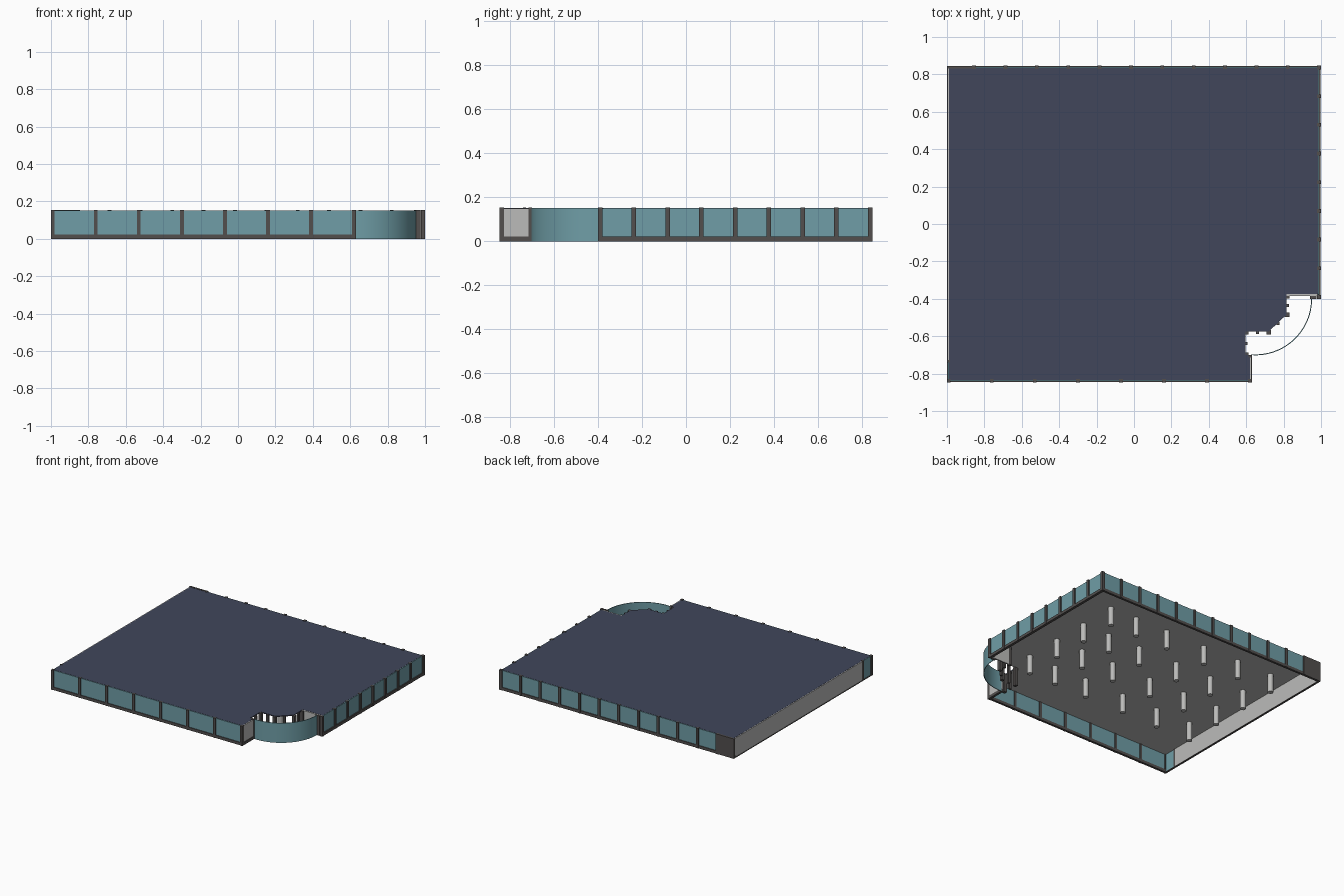
import bpy, bmesh, math

if "Cube" in bpy.data.objects:
    bpy.data.objects.remove(bpy.data.objects["Cube"])

def material(name, rgb):
    m = bpy.data.materials.new(name)
    m.diffuse_color = (*rgb, 1)
    m.use_nodes = True
    m.node_tree.nodes["Principled BSDF"].inputs["Base Color"].default_value = m.diffuse_color
    return m

NAVY = material("navy roof", (0.052, 0.062, 0.105))
TEAL = material("teal glass", (0.16, 0.34, 0.385))
FRAME = material("dark frame", (0.085, 0.078, 0.076))
GREY = material("light grey wall", (0.50, 0.50, 0.49))

def finish(name, bm, *mats):
    bmesh.ops.recalc_face_normals(bm, faces=bm.faces)
    me = bpy.data.meshes.new(name)
    bm.to_mesh(me)
    bm.free()
    for m in mats:
        me.materials.append(m)
    ob = bpy.data.objects.new(name, me)
    bpy.context.collection.objects.link(ob)
    return ob

def add_box(bm, x0, x1, y0, y1, z0, z1):
    vs = bmesh.ops.create_cube(bm, size=1)["verts"]
    for v in vs:
        v.co = (x1 if v.co.x > 0 else x0, y1 if v.co.y > 0 else y0,
                z1 if v.co.z > 0 else z0)

def boxes(name, mat, *dims):
    bm = bmesh.new()
    for d in dims:
        add_box(bm, *d)
    return finish(name, bm, mat)

H = 0.15       # glass height
T = 0.153      # mullion height
RAIL = 0.022
B = 0.845      # half depth

# Roof slab with the notched entrance corner, pale ceiling below
outline = [(-0.99, -0.835), (0.62, -0.835), (0.62, -0.70), (0.595, -0.70),
           (0.595, -0.575), (0.72, -0.575), (0.815, -0.485), (0.815, -0.375),
           (0.985, -0.375), (0.985, 0.835), (-0.99, 0.835)]
bm = bmesh.new()
face = bm.faces.new([bm.verts.new((x, y, 0.144)) for x, y in outline])
ext = bmesh.ops.extrude_face_region(bm, geom=[face])
for v in ext["geom"]:
    if isinstance(v, bmesh.types.BMVert):
        v.co.z = H + 0.001
bmesh.ops.recalc_face_normals(bm, faces=bm.faces)
for f in bm.faces:
    f.material_index = 1 if f.normal.z < -0.5 else 0
finish("roof", bm, NAVY, GREY)

# Glazing panes along front, right, back and the short end of the left side
boxes("front_glass", TEAL, (-0.99, 0.62, -0.84, -0.833, RAIL, H))
boxes("right_glass", TEAL, (0.983, 0.99, -0.39, 0.84, RAIL, H))
boxes("back_glass", TEAL, (-0.86, 0.99, 0.833, 0.84, RAIL, H))
boxes("left_glass", TEAL, (-0.995, -0.988, -0.84, -0.735, 0.006, H))

# Solid walls
boxes("left_wall", GREY, (-0.997, -0.986, -0.735, 0.835, 0.004, H))
boxes("entrance_side_wall", GREY, (0.617, 0.627, -0.835, -0.70, RAIL, H))
boxes("back_end_panel", FRAME, (-1.0, -0.855, 0.832, 0.846, 0, T))
boxes("entrance_return_wall", GREY, (0.815, 0.98, -0.385, -0.375, 0, H))

# Base rails
boxes("base_rails", FRAME,
      (-1, 0.63, -B, -0.828, 0, RAIL), (0.978, 0.998, -0.395, B, 0, RAIL),
      (-1, 1, 0.828, B, 0, RAIL), (-1, -0.985, -B, B, 0, 0.005),
      (0.612, 0.63, -B, -0.70, 0, RAIL))

# Evenly spaced mullions
W = 0.01
bm = bmesh.new()
for i in range(8):
    x = -0.99 + i * 1.61 / 7
    add_box(bm, x - W, x + W, -B - 0.003, -0.828, 0, T)
finish("front_mullions", bm, FRAME)
bm = bmesh.new()
for i in range(9):
    y = -0.39 + i * 1.227 / 8
    add_box(bm, 0.978, 1.0, y - W, y + W, 0, T)
finish("right_mullions", bm, FRAME)
bm = bmesh.new()
for i in range(12):
    x = 0.99 - i * 1.845 / 11
    add_box(bm, x - W, x + W, 0.828, B + 0.003, 0, T)
finish("back_mullions", bm, FRAME)
boxes("left_mullions", FRAME, (-1, -0.985, -B, -0.83, 0, T),
      (-1, -0.985, -0.74, -0.727, 0, T))

# Entrance frame ends
boxes("entrance_jambs", FRAME, (0.612, 0.63, -0.715, -0.70, 0, T),
      (0.94, 0.975, -0.4, -0.385, 0, T))

# Curved glass screen around the corner
bm = bmesh.new()
n = 32
rings = []
for i in range(n + 1):
    a = math.radians(-94 + 95 * i / n)
    c, s = math.cos(a), math.sin(a)
    rings.append([bm.verts.new((0.65 + r * c, -0.40 + r * s, z))
                  for r, z in ((0.297, 0), (0.302, 0), (0.302, 0.152), (0.297, 0.152))])
for p, q in zip(rings, rings[1:]):
    for k in range(4):
        bm.faces.new((p[k], p[(k + 1) % 4], q[(k + 1) % 4], q[k]))
bm.faces.new(rings[0])
bm.faces.new(rings[-1])
screen = finish("curved_glass", bm, TEAL)
for p in screen.data.polygons:
    p.use_smooth = True
bpy.context.view_layer.objects.active = screen
screen.select_set(True)
bpy.ops.object.shade_smooth_by_angle(angle=math.radians(35))

# Door posts and head bars following the notch
path = [(0.60, -0.70), (0.60, -0.58), (0.72, -0.58), (0.82, -0.485), (0.82, -0.385)]
bm = bmesh.new()
for a, b in zip(path, path[1:]):
    for t in (0.0, 0.5, 1.0):
        x, y = a[0] + (b[0] - a[0]) * t, a[1] + (b[1] - a[1]) * t
        w = 0.012 if t != 0.5 else 0.008
        add_box(bm, x - w, x + w, y - w, y + w, 0, 0.149)
finish("door_posts", bm, FRAME)

# Round columns on a grid
bm = bmesh.new()
for x in (0.63, 0.40, 0.12, -0.22, -0.53, -0.83):
    for y in (0.50, 0.20, -0.09, -0.385):
        vs = bmesh.ops.create_cone(bm, cap_ends=True, segments=16, radius1=0.02,
                                   radius2=0.02, depth=0.146)["verts"]
        bmesh.ops.translate(bm, verts=vs, vec=(x, y, 0.073))
columns = finish("columns", bm, GREY)
bpy.ops.object.select_all(action='DESELECT')
bpy.context.view_layer.objects.active = columns
columns.select_set(True)
bpy.ops.object.shade_smooth_by_angle(angle=math.radians(35))
